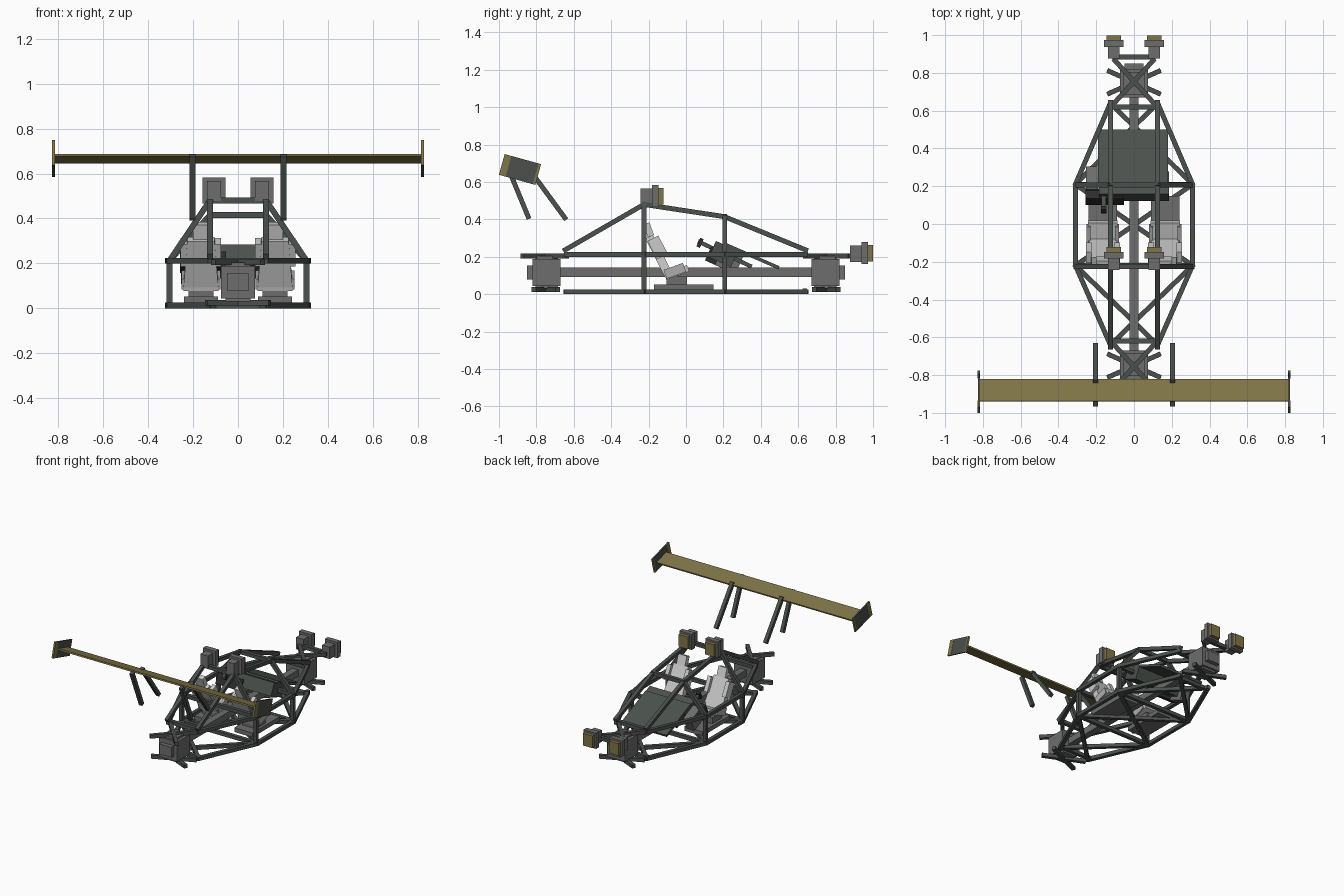
import bpy, bmesh, math
from mathutils import Vector, Matrix

if "Cube" in bpy.data.objects:
    bpy.data.objects.remove(bpy.data.objects["Cube"])


def mat(name, r, g, b):
    m = bpy.data.materials.new(name)
    m.diffuse_color = (r, g, b, 1)
    m.use_nodes = True
    m.node_tree.nodes["Principled BSDF"].inputs["Base Color"].default_value = m.diffuse_color
    return m


FRAME = mat("dark green grey", 0.070, 0.082, 0.074)
METAL = mat("mid grey", 0.15, 0.155, 0.15)
SEAT = mat("light grey", 0.60, 0.60, 0.60)
CUSH = mat("soft grey", 0.42, 0.42, 0.42)
OLIVE = mat("olive", 0.215, 0.18, 0.065)
BLACK = mat("near black", 0.025, 0.026, 0.025)


def finish(name, bm, material):
    bmesh.ops.recalc_face_normals(bm, faces=bm.faces)
    me = bpy.data.meshes.new(name)
    bm.to_mesh(me)
    bm.free()
    me.materials.append(material)
    ob = bpy.data.objects.new(name, me)
    bpy.context.collection.objects.link(ob)
    return ob


def box(name, c, s, material, tilt=0, taper=1):
    """Box at centre c with size s, tilted about x, top narrowed in x."""
    bm = bmesh.new()
    bmesh.ops.create_cube(bm, size=1)
    for v in bm.verts:
        k = taper if v.co.z > 0 else 1
        v.co = Vector((v.co.x * s[0] * k, v.co.y * s[1], v.co.z * s[2]))
    bm.transform(Matrix.Translation(c) @ Matrix.Rotation(math.radians(tilt), 4, 'X'))
    return finish(name, bm, material)


def bars(name, segments, material=FRAME, w=0.026):
    """Square tubes between pairs of points, joined into one part."""
    bm = bmesh.new()
    for a, b in segments:
        a, b = Vector(a), Vector(b)
        d = (b - a).normalized()
        up = Vector((0, 0, 1)) if abs(d.z) < 0.95 else Vector((0, 1, 0))
        side = d.cross(up).normalized()
        up = side.cross(d)
        rot = Matrix((side, d, up)).transposed().to_4x4()
        size = Matrix.Diagonal((w, (b - a).length + w * 0.6, w, 1))
        bmesh.ops.create_cube(bm, size=1, matrix=Matrix.Translation((a + b) / 2) @ rot @ size)
    return finish(name, bm, material)


# Lower and upper rail rings
PLAN = [(0.125, 0.64), (0.31, 0.21), (0.31, -0.22), (0.125, -0.64)]
LOW, HIGH = 0.013, 0.212
for name, z in (("lower_rails", LOW), ("upper_rails", HIGH)):
    segs = []
    for s in (-1, 1):
        pts = [(s * x, y, z) for x, y in PLAN]
        segs += list(zip(pts, pts[1:]))
    for x, y in ((0.125, 0.62), (0.31, 0.21), (0.31, -0.22), (0.125, -0.62)):
        segs.append(((-x, y, z), (x, y, z)))
    bars(name, segs)

# Floor cross braces in three bays
segs = []
for (xa, ya), (xb, yb) in zip(PLAN, PLAN[1:]):
    for s in (-1, 1):
        segs.append(((s * xa, ya, LOW), (-s * xb, yb, LOW)))
bars("floor_braces", segs)

# Uprights, hoops and roof rails
segs = []
for s in (-1, 1):
    roof = [(s * 0.125, -0.65, 0.235), (s * 0.125, -0.225, 0.48),
            (s * 0.125, 0.205, 0.415), (s * 0.125, 0.645, 0.235)]
    segs += list(zip(roof, roof[1:]))
    segs += [((s * 0.305, -0.225, LOW), (s * 0.305, -0.225, HIGH)),
             ((s * 0.305, 0.207, LOW), (s * 0.305, 0.207, HIGH)),
             ((s * 0.305, -0.225, HIGH), (s * 0.125, -0.225, 0.48)),
             ((s * 0.305, 0.207, HIGH), (s * 0.125, 0.207, 0.415)),
             ((s * 0.125, 0.635, LOW), (s * 0.125, 0.635, LOW + 0.01))]
segs += [((-0.125, -0.225, 0.48), (0.125, -0.225, 0.48)),
         ((-0.125, 0.207, 0.415), (0.125, 0.207, 0.415))]
bars("roll_cage", segs)

# Drive shaft, gearboxes and their crossed mounts at both ends
box("drive_shaft", (0, 0, 0.117), (0.05, 1.36, 0.05), METAL)
for end, e in (("front", 1), ("rear", -1)):
    box(end + "_gearbox", (0, e * 0.745, 0.117), (0.15, 0.15, 0.145), METAL)
    box(end + "_gearbox_top", (0, e * 0.745, 0.117), (0.11, 0.12, 0.175), METAL)
    box(end + "_gearbox_cap", (0, e * 0.825, 0.117), (0.10, 0.05, 0.075), METAL)
    bars(end + "_upper_mount", [((s * 0.105, e * 0.87, 0.205), (-s * 0.105, e * 0.64, 0.205))
                                for s in (-1, 1)])
    bars(end + "_lower_mount", [((s * 0.135, e * 0.81, 0.025), (-s * 0.135, e * 0.69, 0.025))
                                for s in (-1, 1)])

# Lamps: housing, rim and lens, on the nose and on the roof hoop
bars("nose_lamp_bar", [((-0.107, 0.885, 0.205), (0.107, 0.885, 0.205))])
for place, y, z in (("nose", 0.88, 0.217), ("roof", -0.24, 0.522)):
    for side, s in (("left", -1), ("right", 1)):
        n, x = f"{side}_{place}_lamp_", s * 0.107
        box(n + "housing", (x, y + 0.028, z), (0.062, 0.062, 0.088), METAL)
        box(n + "rim", (x, y + 0.075, z + 0.003), (0.102, 0.036, 0.116), METAL)
        box(n + "lens", (x, y + 0.105, z + 0.002), (0.076, 0.027, 0.09), OLIVE)

# Seats with base, cushion, tapered back, bolsters and headrest
for side, s in (("left", -1), ("right", 1)):
    x, n = s * 0.165, side + "_seat_"
    box(n + "plate", (x, -0.012, 0.037), (0.15, 0.32, 0.032), METAL)
    box(n + "base", (x, -0.05, 0.072), (0.11, 0.11, 0.05), METAL)
    box(n + "cushion", (x, -0.05, 0.117), (0.155, 0.13, 0.036), SEAT, 20)
    box(n + "back", (x, -0.145, 0.205), (0.155, 0.045, 0.23), SEAT, 27, 0.78)
    for t in (-1, 1):
        box(n + "bolster", (x + t * 0.075, -0.152, 0.25), (0.03, 0.065, 0.11), SEAT, 27)
        box(n + "thigh_bolster", (x + t * 0.075, -0.06, 0.125), (0.022, 0.11, 0.05), CUSH, 20)
    box(n + "headrest", (x, -0.2, 0.345), (0.07, 0.035, 0.07), SEAT, 20)

# Dashboard, steering and sloping nose panel
box("dashboard", (0, 0.2, 0.215), (0.37, 0.13, 0.095), FRAME, -24)
box("nose_panel", (-0.005, 0.355, 0.203), (0.37, 0.31, 0.018), FRAME, -23.5)
box("instrument_cluster", (-0.155, 0.145, 0.205), (0.205, 0.06, 0.08), BLACK, -24)
box("side_box", (-0.222, 0.225, 0.18), (0.065, 0.13, 0.10), METAL, -24)
bars("steering_column", [((-0.16, 0.07, 0.28), (-0.16, 0.345, 0.15))], FRAME, 0.022)
box("steering_hub", (-0.16, 0.075, 0.275), (0.03, 0.02, 0.05), BLACK, -24)

# Tail wing: blade, end plates with coloured edges, and struts
TILT = -15.5
box("wing_blade", (0, -0.88, 0.667), (1.64, 0.12, 0.011), OLIVE, TILT)
for side, s in (("left", -1), ("right", 1)):
    plate = box(side + "_wing_end_plate", (s * 0.822, -0.8875, 0.667), (0.01, 0.2, 0.115), FRAME, TILT)
    plate.data.materials.append(OLIVE)
    for f in plate.data.polygons:
        if abs(f.normal.y) > 0.8:
            f.material_index = 1
    d = Matrix.Rotation(math.radians(TILT), 3, 'X') @ Vector((0, 1, 0))
    for t, w in ((-1, 0.035), (1, 0.012)):
        c = Vector((s * 0.822, -0.8875, 0.667)) + d * t * (0.1 - w / 2)
        box(side + "_end_plate_trim", c, (0.013, w + 0.002, 0.114), OLIVE, TILT)
    bars(side + "_wing_struts", [((s * 0.203, -0.95, 0.672), (s * 0.203, -0.842, 0.41)),
                                 ((s * 0.203, -0.832, 0.66), (s * 0.203, -0.645, 0.405))])
